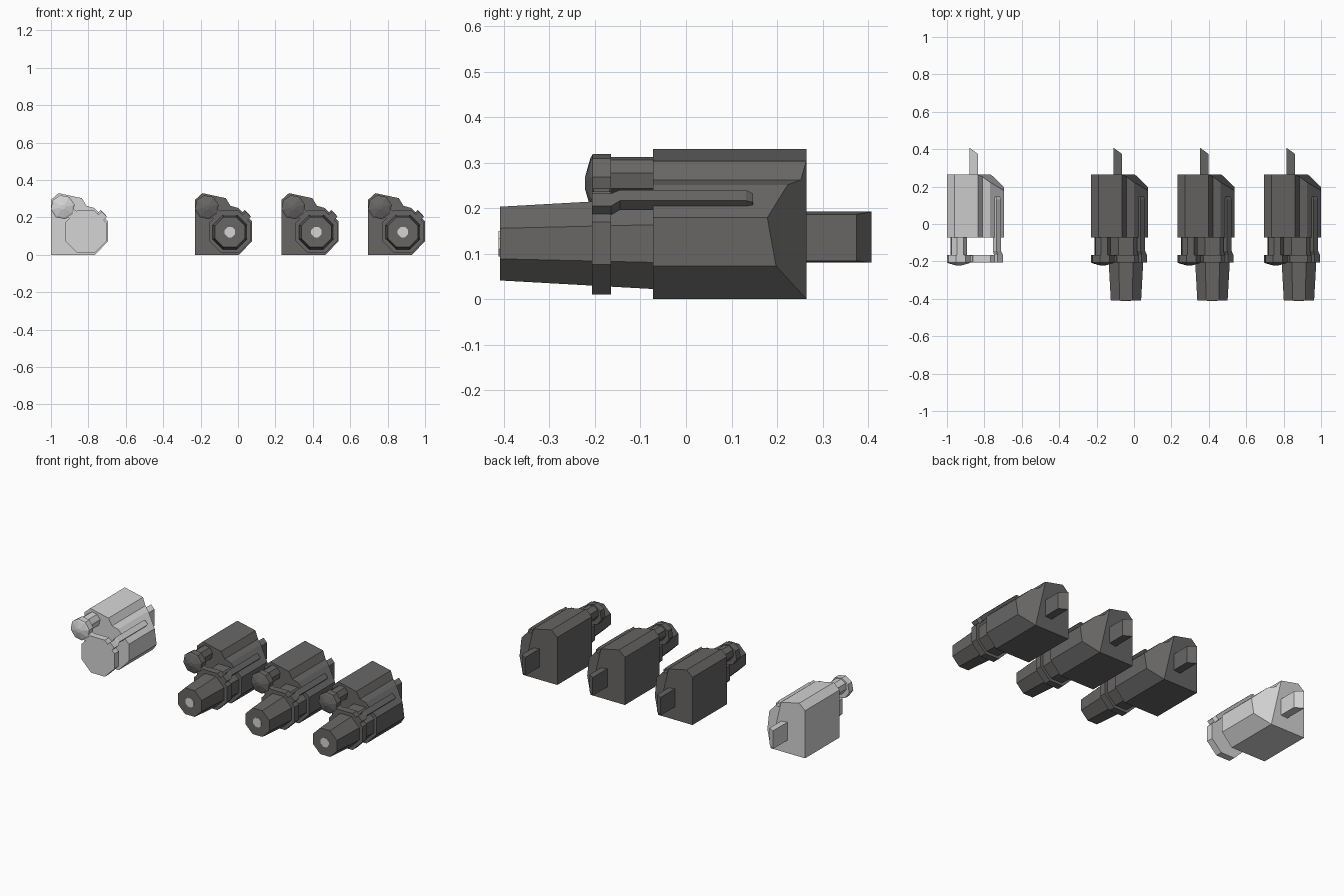
import bpy, bmesh, math
from mathutils import Vector

if "Cube" in bpy.data.objects:
    bpy.data.objects.remove(bpy.data.objects["Cube"])


def material(name, rgb):
    m = bpy.data.materials.new(name)
    m.diffuse_color = (*rgb, 1)
    m.use_nodes = True
    m.node_tree.nodes["Principled BSDF"].inputs["Base Color"].default_value = m.diffuse_color
    return m


DARK = material("dark grey", (0.137, 0.133, 0.131))
LIGHT = material("light grey", (0.66, 0.66, 0.66))


def loft(name, rings, mat, offset, cut=None):
    """Skin a stack of equal-count rings, cap both ends, optionally cut by a plane."""
    bm = bmesh.new()
    rows = [[bm.verts.new(p) for p in r] for r in rings]
    n = len(rows[0])
    for a, b in zip(rows, rows[1:]):
        for i in range(n):
            j = (i + 1) % n
            bm.faces.new((a[i], a[j], b[j], b[i]))
    bm.faces.new(rows[0])
    bm.faces.new(rows[-1])
    if cut:
        geom = bm.verts[:] + bm.edges[:] + bm.faces[:]
        res = bmesh.ops.bisect_plane(bm, geom=geom, dist=1e-6, plane_co=cut[0],
                                     plane_no=cut[1], clear_outer=True)
        edges = [e for e in res["geom_cut"]
                 if isinstance(e, bmesh.types.BMEdge) and e.is_boundary]
        bmesh.ops.holes_fill(bm, edges=edges, sides=0)
    bmesh.ops.recalc_face_normals(bm, faces=bm.faces[:])
    me = bpy.data.meshes.new(name)
    bm.to_mesh(me)
    bm.free()
    me.materials.append(mat)
    ob = bpy.data.objects.new(name, me)
    ob.location.x = offset
    bpy.context.collection.objects.link(ob)
    return ob


def ring(cx, cz, apothem, y, turn=22.5):
    r = apothem / math.cos(math.pi / 8)
    return [(cx + r * math.cos(math.radians(turn + 45 * i)), y,
             cz + r * math.sin(math.radians(turn + 45 * i))) for i in range(8)]


def lay(profile, y):
    return [(x, y, z) for x, z in profile]


BODY = [(0, 0), (.235, 0), (.305, .073), (.305, .179), (.23, .251),
        (.19, .262), (.165, .303), (.12, .312), (.04, .33), (0, .294)]
BODY_SIMPLE = [p for p in BODY if p != (.12, .312)]
BX, BZ = .187, .122      # barrel axis
TX, TZ = .063, .255      # upper tube axis


def slope_box(centre, half_w, half_h):
    """Rectangle in x-z lying on the body's upper right bevel."""
    along, out = Vector((.72, -.69)), Vector((.69, .72))
    c = Vector(centre)
    return [tuple(c + along * half_w * s + out * half_h * t)
            for s, t in ((-1, -1), (1, -1), (1, 1), (-1, 1))]


def unit(tag, x, mat, has_barrel):
    # housing with the rear right corner sliced off
    loft("housing_" + tag, [lay(BODY_SIMPLE, -.073), lay(BODY_SIMPLE, .265)], mat, x,
         cut=((.305, .179, .177), (.77, 1, .18)))
    # upper tube with collar and blunt conical tip
    loft("upper_tube_" + tag, [ring(TX, .268, .042, -.17, 12), ring(TX, .268, .042, -.07, 12)], mat, x)
    loft("tube_collar_" + tag, [ring(TX, TZ, .012, -.222, 12), ring(TX, TZ, .052, -.210, 12),
                                ring(TX, TZ, .060, -.205, 12), ring(TX, TZ, .060, -.165, 12)], mat, x)
    # clamp plate round the barrel and its bridge to the tube
    loft("clamp_plate_" + tag, [ring(BX, .123, .113, -.207), ring(BX, .123, .113, -.165)], mat, x)
    bridge = [(.075, .21), (.12, .18), (.16, .22), (.11, .25)]
    loft("clamp_bridge_" + tag, [lay(bridge, -.203), lay(bridge, -.168)], mat, x)
    # side rail on the bevel, with a bent foot at the front
    rail = slope_box((.268, .218), .017, .014)
    rail_end = slope_box((.266, .216), .014, .009)
    foot = slope_box((.275, .208), .020, .014)
    loft("side_rail_" + tag, [lay(foot, -.207), lay(foot, -.165), lay(rail, -.145),
                              lay(rail, .132), lay(rail_end, .147)], mat, x)
    # rear fin with slanted end
    fin = [[(.12, .26, z), (.165, .26, z + d), (.165, .375, z + d), (.12, .408, z)]
           for z, d in ((.08, .004), (.192, -.006))]
    loft("rear_fin_" + tag, fin, mat, x)
    if has_barrel:
        # tapered barrel and pale muzzle disc
        loft("barrel_" + tag, [ring(BX, BZ, .081, -.409), ring(BX, BZ, .1, -.07)], mat, x)
        loft("muzzle_disc_" + tag, [ring(BX, BZ, .028, -.412), ring(BX, BZ, .028, -.407)], LIGHT, x)


unit("pale", -1.0, LIGHT, False)
for i in range(3):
    unit("dark_%d" % (i + 1), -.23 + .4625 * i, DARK, True)
